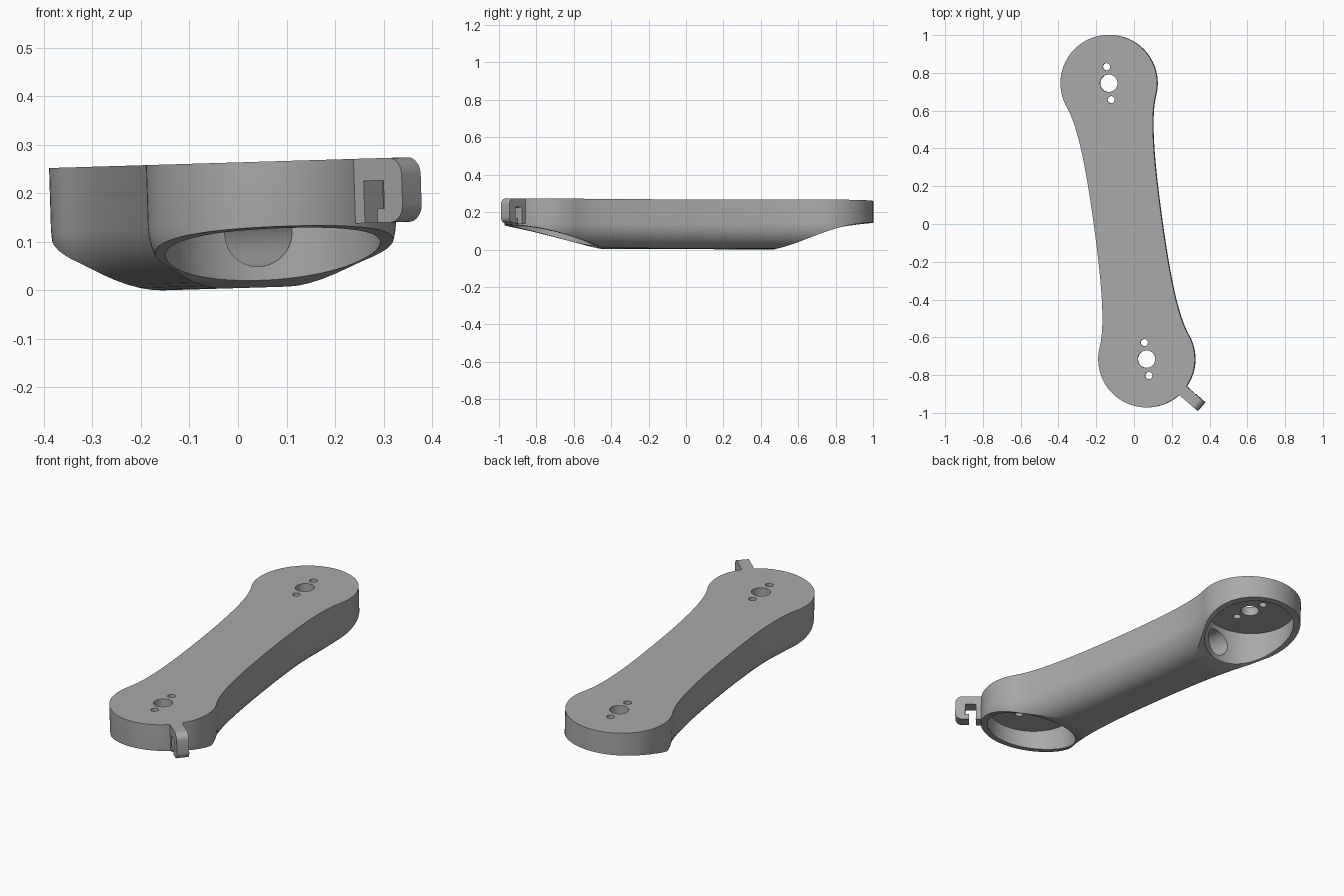
import bpy, bmesh, math
from mathutils import Matrix, Vector
from mathutils.geometry import interpolate_bezier

if "Cube" in bpy.data.objects:
    bpy.data.objects.remove(bpy.data.objects["Cube"])

grey = bpy.data.materials.new("grey")
grey.use_nodes = True
tone = (0.4, 0.4, 0.4, 1)
grey.diffuse_color = tone
grey.node_tree.nodes["Principled BSDF"].inputs["Base Color"].default_value = tone

# The arm is built along local y, then turned and tilted slightly
PLACE = (Matrix.Translation((-0.026, 0.015, 0.0036))
         @ Matrix.Rotation(-0.03, 4, "Y") @ Matrix.Rotation(0.136, 4, "Z"))
REACH, RADIUS, TOP = 0.737, 0.256, 0.259


def add_object(name, bm):
    bmesh.ops.recalc_face_normals(bm, faces=bm.faces)
    mesh = bpy.data.meshes.new(name)
    bm.to_mesh(mesh)
    bm.free()
    mesh.materials.append(grey)
    obj = bpy.data.objects.new(name, mesh)
    bpy.context.collection.objects.link(obj)
    return obj


def loft(name, rings):
    """Closed solid through equal rings of points."""
    bm = bmesh.new()
    loops = [[bm.verts.new(p) for p in ring] for ring in rings]
    n = len(loops[0])
    for a, b in zip(loops, loops[1:]):
        for i in range(n):
            j = (i + 1) % n
            bm.faces.new((a[i], a[j], b[j], b[i]))
    bm.faces.new(loops[0])
    bm.faces.new(loops[-1])
    return add_object(name, bm)


def cylinder(name, radius, depth, matrix, sides=64):
    bm = bmesh.new()
    bmesh.ops.create_cone(bm, cap_ends=True, segments=sides, radius1=radius,
                          radius2=radius, depth=depth, matrix=matrix)
    return add_object(name, bm)


def bezier(*pts, count=20):
    return interpolate_bezier(*[Vector(p) for p in pts], count)


def activate(obj):
    bpy.ops.object.select_all(action="DESELECT")
    obj.select_set(True)
    bpy.context.view_layer.objects.active = obj


def cut(obj, cutter):
    activate(obj)
    mod = obj.modifiers.new("cut", "BOOLEAN")
    mod.operation = "DIFFERENCE"
    mod.solver = "EXACT"
    mod.object = cutter
    bpy.ops.object.modifier_apply(modifier=mod.name)
    bpy.data.objects.remove(cutter)


def finish(obj):
    obj.data.transform(PLACE)
    activate(obj)
    bpy.ops.object.shade_smooth_by_angle(angle=math.radians(30))


# Outline: round ends joined by a narrow waist
quarter = []
for i in range(29):
    a = math.radians(4 * i)
    quarter.append(Vector((RADIUS * math.sin(a), REACH + RADIUS * math.cos(a))))
x, y = quarter[-1]
quarter += bezier((x, y), (0.197, y - 0.1), (0.18, 0.35), (0.18, 0))[1:]
half = quarter + [Vector((p.x, -p.y)) for p in quarter[-2::-1]]
outline = half + [Vector((-p.x, p.y)) for p in half[-2:0:-1]]


def inset(amount):
    pts = []
    for i, p in enumerate(outline):
        t = (outline[(i + 1) % len(outline)] - outline[i - 1]).normalized()
        pts.append(p + Vector((t.y, -t.x)) * amount)
    return pts


# Body with a rounded underside
FILLET = 0.13
rings = []
for i in range(11):
    a = math.radians(9 * i)
    z = FILLET * (1 - math.cos(a))
    rings.append([(p.x, p.y, z) for p in inset(FILLET * (1 - math.sin(a)))])
rings.append([(p.x, p.y, TOP) for p in outline])
body = loft("arm_body", rings)

# Underside sweeps up towards both ends
back = bezier((0.44, -0.005), (0.62, 0.03), (0.72, 0.14), (1.05, 0.146))
front = bezier((-0.45, -0.003), (-0.62, 0.04), (-0.78, 0.11), (-1.05, 0.13))
sweep = list(reversed(front)) + list(back)
for name, curve in (("back_sweep", back), ("front_sweep", front)):
    profile = list(curve) + [Vector((curve[-1].x, -0.2)), Vector((curve[0].x, -0.2))]
    cut(body, loft(name, [[(s, p.x, p.y) for p in profile] for s in (-0.5, 0.5)]))

# Pockets, shaft holes and screw holes at both ends
for end in (-REACH, REACH):
    cut(body, cylinder("pocket", 0.222, 0.31, Matrix.Translation((0, end, 0.055)), 96))
    for offset, radius in ((0, 0.046), (0.088, 0.019), (-0.088, 0.019)):
        cut(body, cylinder("hole", radius, 0.4, Matrix.Translation((0, end + offset, 0.2)), 32))

# Tunnel joining the pockets
cut(body, cylinder("tunnel", 0.07, 1.15,
                   Matrix.Translation((0, 0, 0.113)) @ Matrix.Rotation(math.pi / 2, 4, "X"), 48))
finish(body)

# Cable hook on the front end, profile in distance and height
LOW, HIGH, OUT, ROUND = 0.126, 0.259, 0.384, 0.035
hook = [(0.245, LOW), (0.245, HIGH)]
for corner_z, start in ((HIGH - ROUND, 90), (LOW + ROUND, 0)):
    for i in range(9):
        a = math.radians(start - 90 * i / 8)
        hook.append((OUT - ROUND + ROUND * math.cos(a), corner_z + ROUND * math.sin(a)))
hook += [(0.315, LOW), (0.315, 0.155), (0.334, 0.155), (0.334, 0.213), (0.28, 0.213), (0.28, LOW)]
clip = loft("cable_hook", [[(r, s, z) for r, z in hook] for s in (-0.03, 0.03)])
clip.data.transform(Matrix.Translation((0, -REACH, 0))
                    @ Matrix.Rotation(math.radians(-41) - 0.136, 4, "Z"))
finish(clip)
